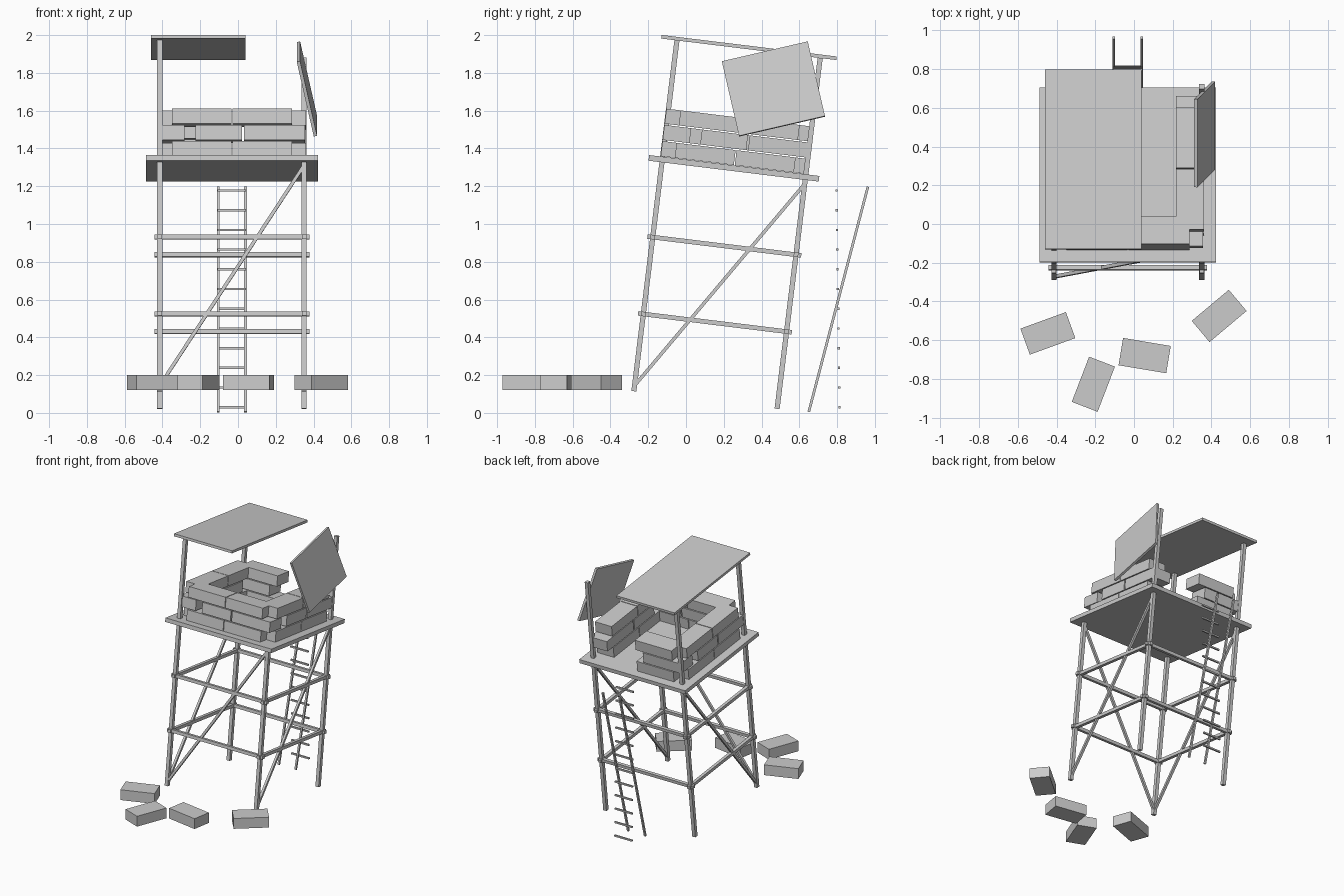
import bpy, bmesh, math
from mathutils import Matrix, Vector

if "Cube" in bpy.data.objects:
    bpy.data.objects.remove(bpy.data.objects["Cube"])

grey = bpy.data.materials.new("weathered_grey")
grey.diffuse_color = (0.6, 0.6, 0.6, 1)
grey.use_nodes = True
grey.node_tree.nodes["Principled BSDF"].inputs["Base Color"].default_value = grey.diffuse_color

TILT = Matrix.Rotation(math.radians(-7), 4, 'X')   # the whole tower leans back
FLAT = Matrix.Identity(4)
CX, CY = -0.032, 0.094                             # tower centre before leaning


def block(name, size, mat):
    """Box of the given size placed by a matrix."""
    bm = bmesh.new()
    bmesh.ops.create_cube(bm, size=1, matrix=mat @ Matrix.Diagonal((*size, 1)))
    me = bpy.data.meshes.new(name)
    bm.to_mesh(me)
    bm.free()
    me.materials.append(grey)
    ob = bpy.data.objects.new(name, me)
    bpy.context.collection.objects.link(ob)
    return ob


def box(name, lo, hi, frame=TILT):
    lo, hi = Vector(lo), Vector(hi)
    return block(name, hi - lo, frame @ Matrix.Translation((lo + hi) / 2))


def beam(name, a, b, t, side, frame=TILT):
    """Square bar from a to b, with one cross axis along 'side'."""
    a, b = Vector(a), Vector(b)
    z = (b - a).normalized()
    x = Vector(side)
    y = z.cross(x)
    m = Matrix((x, y, z)).transposed().to_4x4()
    return block(name, (t, t, (b - a).length),
                 frame @ Matrix.Translation((a + b) / 2) @ m)


# legs: all but the front right one carry on up as roof posts
H, T = 0.382, 0.0135
for sx, nx in ((-1, "left"), (1, "right")):
    for sy, ny in ((-1, "front"), (1, "back")):
        x, y = CX + sx * H, CY + sy * H
        top = 1.31 if (sx, sy) == (1, -1) else 1.952
        box(f"{ny}_{nx}_leg", (x - T, y - T, 0.08), (x + T, y + T, top))

# horizontal rails in two levels around the legs
R, E = 0.012, 0.41
for z in (0.492, 0.902):
    for s in (-1, 1):
        y, x = CY + s * H, CX + s * H
        box("cross_rail", (CX - E, y - R, z - R), (CX + E, y + R, z + R))
        box("side_rail", (x - R, CY - E, z - R), (x + R, CY + E, z + R))

# diagonal braces on the front and both sides
beam("front_brace", (CX - H, CY - H, 0.11), (CX + H, CY - H, 1.285), 0.018, (0, 1, 0))
for s in (-1, 1):
    x = CX + s * H
    beam("side_brace", (x, CY - H, 0.11), (x, CY + H, 1.28), 0.018, (1, 0, 0))

# platform and remaining roof half
box("platform", (CX - 0.455, CY - 0.454, 1.301), (CX + 0.455, CY + 0.454, 1.331))
box("roof", (-0.46, -0.372, 1.951), (0.04, 0.562, 1.97))

# brick parapet: four walls made by turning one wall about the centre
OUT, DEEP, BH = 0.393, 0.143, 0.08
even = ((-0.3175, -0.0025), (0.0025, 0.3175))
odd = ((0.0625, 0.388), (-0.1925, 0.0525))
for side, wall in enumerate(("front", "right", "back", "left")):
    frame = TILT @ Matrix.Translation((CX, CY, 0)) @ Matrix.Rotation(side * math.pi / 2, 4, 'Z')
    for course in range(3):
        bricks = odd if course == 1 else even
        if wall == "back":                          # entry gap by the ladder
            bricks = [b for b in bricks if b[0] > 0]
        z = 1.333 + course * 0.0865
        for a, b in bricks:
            box(f"{wall}_brick", (a, -OUT, z), (b, -OUT + DEEP, z + BH), frame)

# fallen bricks in front
for x, y, ang in ((-0.445, -0.565, 20), (-0.21, -0.828, 69),
                  (0.055, -0.68, -9.5), (0.44, -0.475, 40)):
    block("fallen_brick", (0.25, 0.143, 0.08),
          Matrix.Translation((x, y, 0.16)) @ Matrix.Rotation(math.radians(ang), 4, 'Z'))

# broken roof panel leaning on the right side
u = Vector((0, 0.455, 0.105))
v = Vector((0.09, 0.09, -0.395))
un = u.normalized()
vn = (v - un * v.dot(un)).normalized()
m = Matrix((un, vn, un.cross(vn))).transposed().to_4x4()
block("broken_roof_panel", (u.length, v.length, 0.018),
      Matrix.Translation((0.365, 0.463, 1.715)) @ m)

# ladder behind: leaning rails with the rungs come loose
for x in (-0.105, 0.04):
    beam("ladder_rail", (x, 0.65, 0.005), (x, 0.963, 1.197), 0.014, (1, 0, 0), FLAT)
for i in range(12):
    z = 0.03 + i * 0.1043
    y = 0.813 - i * 0.0015
    box("ladder_rung", (-0.108, y - 0.006, z - 0.006), (0.043, y + 0.006, z + 0.006), FLAT)
